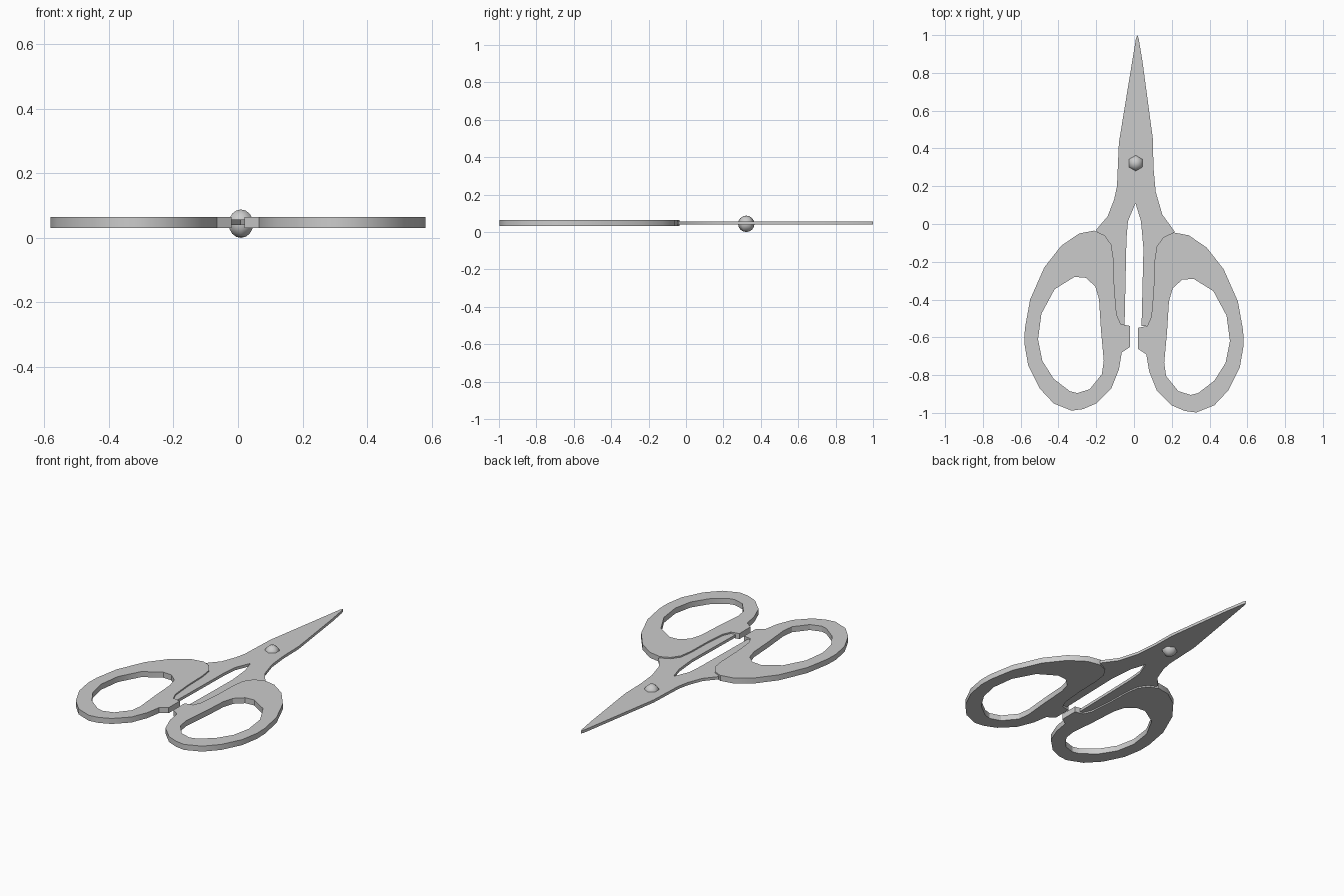
import bpy, bmesh, math

if "Cube" in bpy.data.objects:
    bpy.data.objects.remove(bpy.data.objects["Cube"])


def plate(name, loops, z, thickness):
    """Flat solid from closed outlines; inner loops become holes."""
    cu = bpy.data.curves.new(name, 'CURVE')
    cu.dimensions = '2D'
    cu.fill_mode = 'BOTH'
    cu.extrude = thickness / 2
    for pts in loops:
        s = cu.splines.new('POLY')
        s.points.add(len(pts) - 1)
        for p, (x, y) in zip(s.points, pts):
            p.co = (x, y, 0, 1)
        s.use_cyclic_u = True
    ob = bpy.data.objects.new(name, cu)
    bpy.context.collection.objects.link(ob)
    bpy.ops.object.select_all(action='DESELECT')
    ob.select_set(True)
    bpy.context.view_layer.objects.active = ob
    bpy.ops.object.convert(target='MESH')
    ob = bpy.context.view_layer.objects.active
    bm = bmesh.new()
    bm.from_mesh(ob.data)
    bmesh.ops.remove_doubles(bm, verts=bm.verts, dist=1e-4)
    bmesh.ops.recalc_face_normals(bm, faces=bm.faces)
    bm.to_mesh(ob.data)
    bm.free()
    ob.location.z = z
    bpy.ops.object.shade_smooth_by_angle(angle=math.radians(30))
    return ob


# Blades: one thin plate with two legs running into the handles
blade = [(0.018, 1.0), (0.01, 0.98), (-0.08, 0.43), (-0.09, 0.2), (-0.105, 0.13),
         (-0.14, 0.04), (-0.2, -0.03), (-0.17, -0.12), (-0.13, -0.2), (-0.12, -0.54),
         (-0.05, -0.54), (-0.04, -0.08), (-0.032, 0.015), (0.008, 0.11),
         (0.037, 0.015), (0.05, -0.13), (0.04, -0.54), (0.12, -0.54),
         (0.13, -0.2), (0.17, -0.12), (0.215, -0.04), (0.15, 0.05),
         (0.115, 0.17), (0.103, 0.3), (0.1, 0.45), (0.045, 0.86), (0.025, 0.98)]
plate("blades", [blade], 0.048, 0.017)

# Handles: thick loops with a finger hole and a stop tab, mirrored
outer = [(-0.21, -0.035), (-0.155, -0.06), (-0.12, -0.11), (-0.108, -0.19),
         (-0.104, -0.34), (-0.092, -0.48), (-0.07, -0.53), (-0.02, -0.54),
         (-0.02, -0.65), (-0.065, -0.68), (-0.08, -0.77), (-0.12, -0.87),
         (-0.2, -0.95), (-0.27, -0.98), (-0.33, -0.988), (-0.425, -0.95),
         (-0.5, -0.87), (-0.56, -0.75), (-0.58, -0.635), (-0.578, -0.555),
         (-0.55, -0.4), (-0.475, -0.23), (-0.385, -0.115), (-0.29, -0.05)]
hole = [(-0.315, -0.28), (-0.255, -0.285), (-0.205, -0.33), (-0.185, -0.4),
        (-0.175, -0.56), (-0.16, -0.725), (-0.17, -0.795), (-0.235, -0.875),
        (-0.3, -0.895), (-0.34, -0.885), (-0.425, -0.82), (-0.485, -0.725),
        (-0.508, -0.61), (-0.49, -0.475), (-0.42, -0.345)]
plate("left_handle", [outer, hole], 0.048, 0.034)
plate("right_handle", [[(-x, y - 0.01) for x, y in pts] for pts in (outer, hole)],
      0.048, 0.034)

# Pivot pin: six-sided ball through the blades
bpy.ops.mesh.primitive_uv_sphere_add(segments=6, ring_count=8, radius=0.044,
                                     location=(0.009, 0.322, 0.044),
                                     rotation=(0, 0, math.radians(30)))
pin = bpy.context.object
pin.name = "pivot_pin"
# keep a pointed corner facing front and back
if abs(max(v.co.y for v in pin.data.vertices) - 0.044) < 1e-3:
    pin.rotation_euler.z = 0
bpy.ops.object.shade_smooth_by_angle(angle=math.radians(62))
